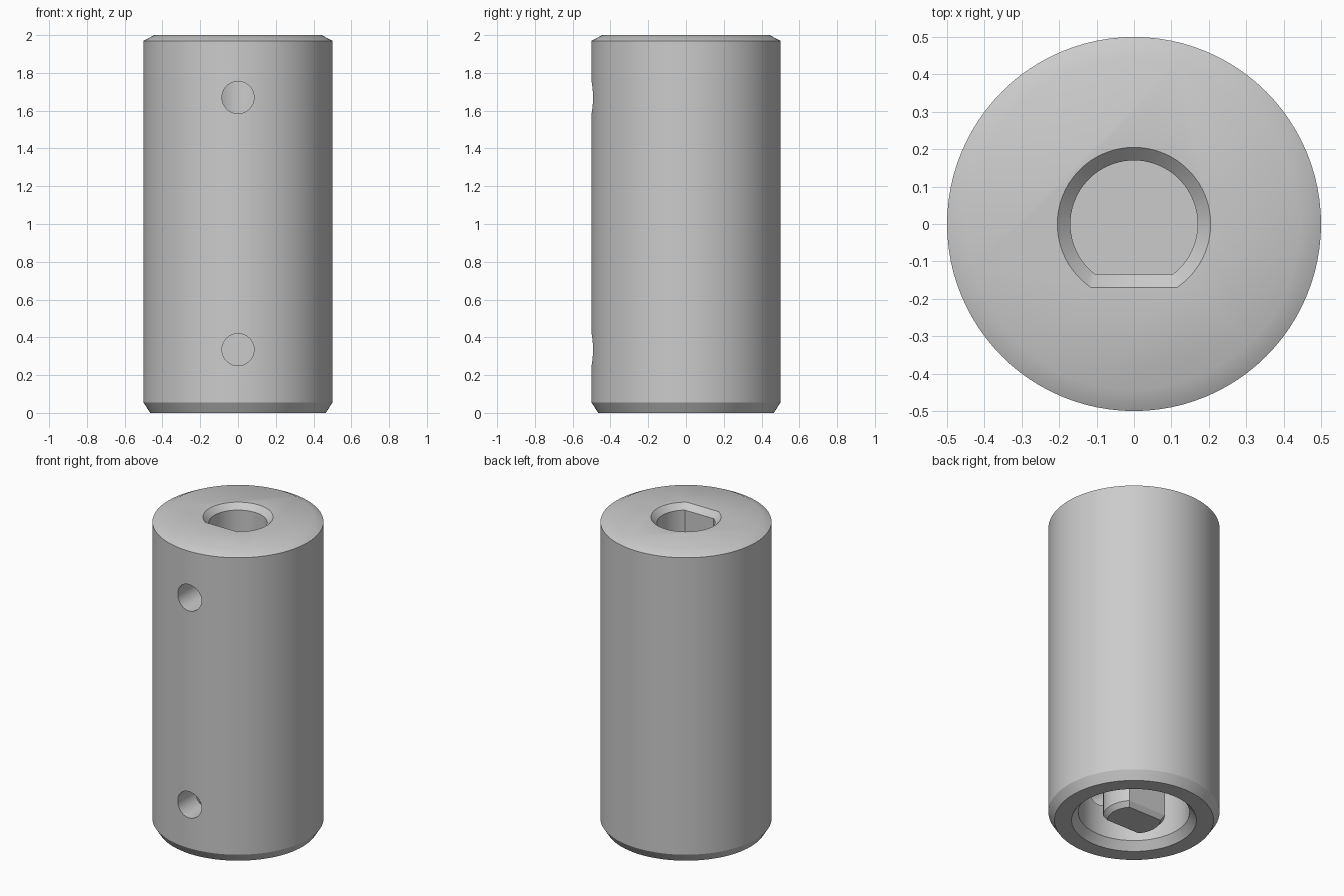
import bpy, bmesh
from math import sin, cos, asin, pi

if "Cube" in bpy.data.objects:
    bpy.data.objects.remove(bpy.data.objects["Cube"])

SEGMENTS = 96

# One plain grey metal
metal = bpy.data.materials.new("grey_metal")
metal.use_nodes = True
GREY = (0.6, 0.6, 0.6, 1)
metal.diffuse_color = GREY
metal.node_tree.nodes["Principled BSDF"].inputs["Base Color"].default_value = GREY


def make_object(name, bm):
    bmesh.ops.recalc_face_normals(bm, faces=bm.faces)
    mesh = bpy.data.meshes.new(name)
    bm.to_mesh(mesh)
    bm.free()
    mesh.materials.append(metal)
    obj = bpy.data.objects.new(name, mesh)
    bpy.context.collection.objects.link(obj)
    return obj


def loft(name, sections):
    """Skin a closed solid through matching rings of points."""
    bm = bmesh.new()
    rings = [[bm.verts.new(p) for p in ring] for ring in sections]
    for low, high in zip(rings, rings[1:]):
        for i in range(len(low)):
            j = (i + 1) % len(low)
            bm.faces.new((low[i], low[j], high[j], high[i]))
    bm.faces.new(rings[0][::-1])
    bm.faces.new(rings[-1])
    return make_object(name, bm)


def circle(r, z):
    turn = 2 * pi / SEGMENTS
    return [(r * cos(i * turn), r * sin(i * turn), z) for i in range(SEGMENTS)]


def flatted(r, flat, z, double=False):
    """Circle with one flat towards -y, or flats on both sides."""
    a = asin(flat / r)
    arcs = [(-a, a), (pi - a, pi + a)] if double else [(-a, pi + a)]
    steps = 24 if double else 60
    return [(r * cos(t), r * sin(t), z)
            for start, end in arcs
            for t in (start + (end - start) * i / steps for i in range(steps + 1))]


def cut(target, cutter):
    mod = target.modifiers.new("cut", "BOOLEAN")
    mod.operation = "DIFFERENCE"
    mod.solver = "EXACT"
    mod.object = cutter
    cutter.hide_render = True
    bpy.context.view_layer.objects.active = target
    bpy.ops.object.modifier_apply(modifier=mod.name)
    bpy.data.objects.remove(cutter)


# Sleeve: chamfered outside, wide countersunk socket in the underside
sleeve_profile = [(0.325, 0.67), (0.325, 0.05), (0.365, 0), (0.465, 0),
                  (0.5, 0.055), (0.5, 1.97), (0.443, 2)]
sleeve = loft("coupling_sleeve", [circle(r, z) for r, z in sleeve_profile])

# Flatted shaft bore in the top, with a chamfered mouth
cut(sleeve, loft("bore_cutter", [flatted(0.17, 0.135, 1.33),
                                 flatted(0.17, 0.135, 1.965),
                                 flatted(0.205, 0.17, 2),
                                 flatted(0.205, 0.17, 2.05)]))

# Set screw holes through the front wall into the bore and the socket
for z, depth in ((1.67, -0.05), (0.335, -0.25)):
    ring = circle(0.085, 0)
    cut(sleeve, loft("screw_hole_cutter",
                     [[(x, y, z + h) for x, h, _ in ring] for y in (-0.6, depth)]))

# Double-flatted drive post standing inside the socket
post = loft("drive_post", [flatted(0.155, 0.1, 0, True),
                           flatted(0.18, 0.12, 0.03, True),
                           flatted(0.18, 0.12, 0.68, True)])

# Smooth round walls, sharp chamfers and flats
bpy.ops.object.select_all(action="DESELECT")
for obj in (sleeve, post):
    obj.select_set(True)
bpy.context.view_layer.objects.active = sleeve
bpy.ops.object.shade_smooth_by_angle(angle=pi / 6)
